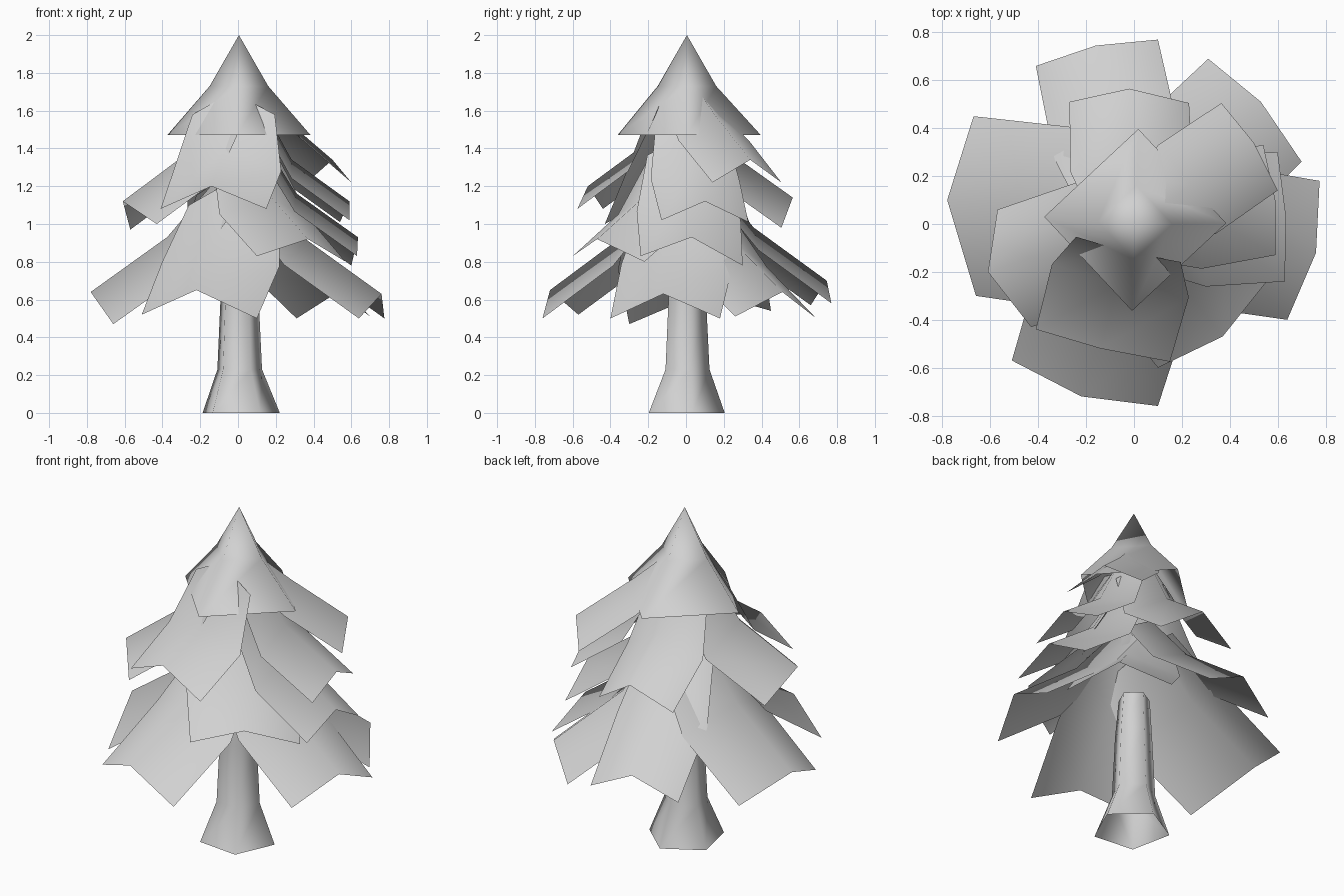
import bpy, bmesh, math
from mathutils import Vector

cube = bpy.data.objects.get("Cube")
if cube:
    bpy.data.objects.remove(cube, do_unlink=True)

grey = bpy.data.materials.new("plain_grey")
grey.use_nodes = True
colour = (0.64, 0.64, 0.64, 1)
grey.diffuse_color = colour
grey.node_tree.nodes["Principled BSDF"].inputs["Base Color"].default_value = colour


def finish(bm, name):
    mesh = bpy.data.meshes.new(name)
    bm.to_mesh(mesh)
    bm.free()
    mesh.materials.append(grey)
    obj = bpy.data.objects.new(name, mesh)
    bpy.context.collection.objects.link(obj)
    bpy.ops.object.select_all(action='DESELECT')
    obj.select_set(True)
    bpy.context.view_layer.objects.active = obj
    bpy.ops.object.shade_smooth_by_angle(angle=math.radians(100))


def skin(bm, rows, closed):
    """Join rows of points with quads."""
    grid = [[bm.verts.new(p) for p in row] for row in rows]
    for low, high in zip(grid, grid[1:]):
        n = len(low)
        for i in range(n if closed else n - 1):
            j = (i + 1) % n
            bm.faces.new((low[i], low[j], high[j], high[i]))
    return grid


def ring(sides, radius, z, turn, cx=0, cy=0):
    return [(cx + radius * math.cos(turn + i * math.tau / sides),
             cy + radius * math.sin(turn + i * math.tau / sides), z)
            for i in range(sides)]


# Trunk: five sides, flared foot, open ends
bm = bmesh.new()
turn = math.radians(12)
skin(bm, [ring(5, 0.216, 0, turn, 0.01, -0.01),
          ring(5, 0.125, 0.23, turn, 0.005),
          ring(5, 0.107, 0.6, turn, 0.005),
          ring(5, 0.09, 0.83, turn)], True)
finish(bm, "trunk")

# Treetop: square skirt below a steep point, open underneath
bm = bmesh.new()
turn = math.radians(-2)
grid = skin(bm, [ring(4, 0.38, 1.47, turn, 0.005, 0.017),
                 ring(4, 0.155, 1.73, turn, 0.005, 0.005)], True)
tip = bm.verts.new((0.005, 0.005, 2))
top = grid[-1]
for i in range(4):
    bm.faces.new((top[i], top[(i + 1) % 4], tip))
finish(bm, "treetop")


# Branches: drooping sheets, each given by the three points of its outer edge
def branch(name, left, middle, right):
    edge = [Vector(p) for p in (left, middle, right)]
    mid = edge[1]
    out = Vector((mid.x, mid.y, 0)).normalized()

    def inner_row(radius, z, width):
        row = []
        for p in edge:
            side = p - mid
            q = out * radius + side * width
            q.z = z + side.z
            row.append(q)
        return row

    reach = mid.xy.length
    bend_z = mid.z + 0.37 * reach
    bend = inner_row(0.48 * reach, bend_z, 1.02)
    crown = inner_row(0.12, min(bend_z + 0.3, 1.7), 0.78)
    bm = bmesh.new()
    skin(bm, [edge, bend, crown], False)
    bmesh.ops.recalc_face_normals(bm, faces=bm.faces)
    if sum(f.normal.z for f in bm.faces) < 0:
        bmesh.ops.reverse_faces(bm, faces=bm.faces)
    finish(bm, name)


branches = {
    "lower_back": ((-.41, .66, .57), (-.16, .745, .7), (.1, .77, .58)),
    "lower_right": ((-.66, -.3, .47), (-.78, .1, .64), (-.67, .45, .54)),
    "lower_front": ((-.51, -.57, .52), (-.22, -.72, .65), (.1, -.76, .5)),
    "lower_left": ((.64, -.4, .5), (.76, -.12, .63), (.775, .18, .5)),
    "lower_back_left": ((.7, .26, .51), (.53, .51, .64), (.31, .69, .5)),
    "middle_front_left": ((.1, -.6, .83), (.37, -.47, .92), (.57, -.22, .8)),
    "middle_left": ((.63, -.24, .83), (.635, .03, .93), (.6, .3, .78)),
    "upper_front": ((-.41, -.44, 1.08), (-.14, -.52, 1.2), (.15, -.575, 1.08)),
    "upper_right": ((-.43, -.43, 1), (-.61, -.2, 1.12), (-.57, .06, .97)),
    "upper_back": ((.23, .505, .98), (-.02, .565, 1.14), (-.27, .51, 1.02)),
    "upper_left": ((.59, -.13, 1.02), (.59, .1, 1.12), (.54, .33, 1.01)),
    "upper_back_left": ((.6, .14, 1.22), (.5, .34, 1.34), (.365, .505, 1.22)),
}
for label, points in branches.items():
    branch(label + "_branch", *points)
